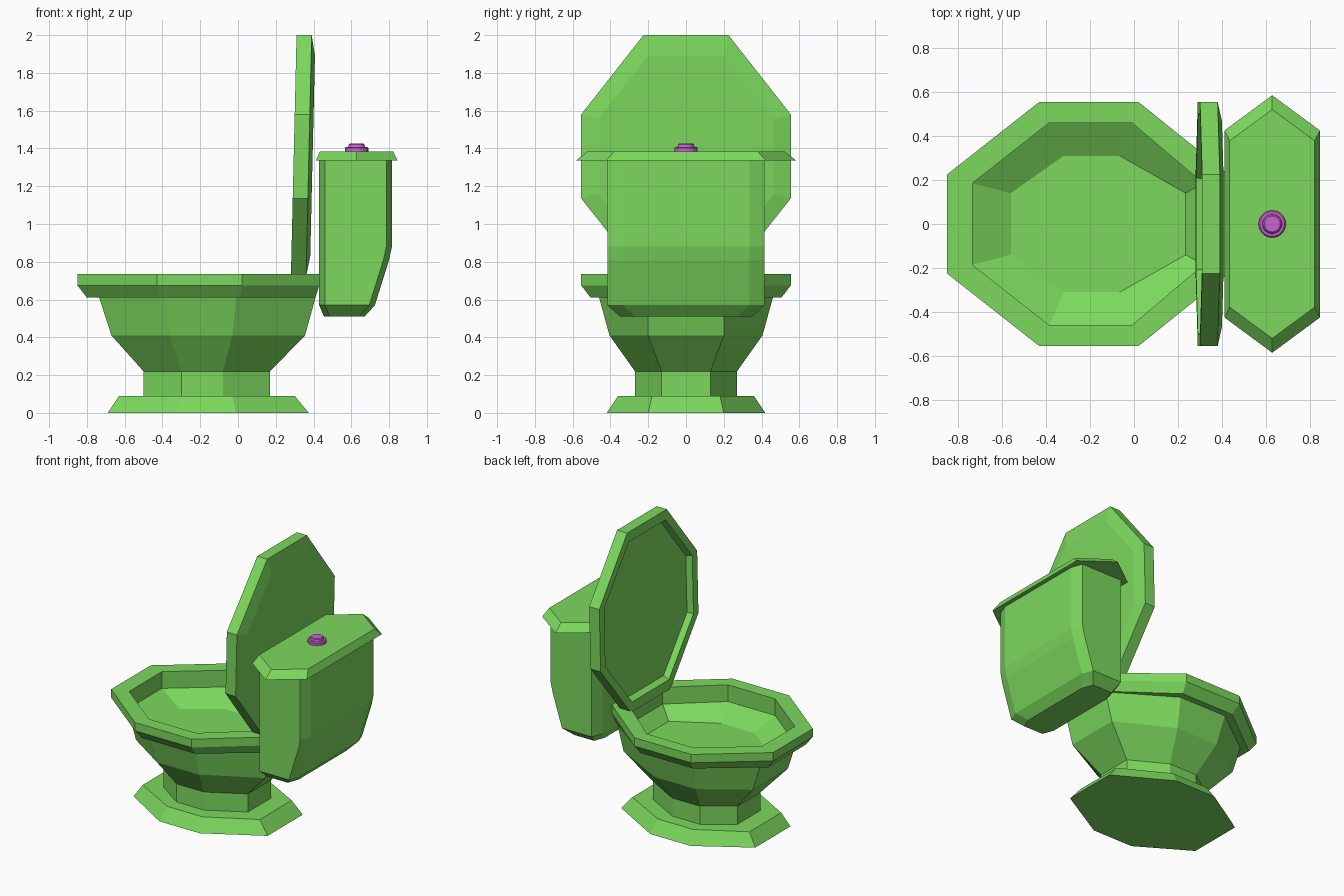
import bpy, bmesh, math

if "Cube" in bpy.data.objects:
    bpy.data.objects.remove(bpy.data.objects["Cube"])


def material(name, color):
    m = bpy.data.materials.new(name)
    m.diffuse_color = (*color, 1)
    m.use_nodes = True
    m.node_tree.nodes["Principled BSDF"].inputs["Base Color"].default_value = m.diffuse_color
    return m


GREEN = material("green", (0.2, 0.69, 0.11))
PURPLE = material("purple", (0.6, 0.13, 0.65))


def loft(name, rings, mat, closed=False):
    """Bridge equal-sized rings; cap the ends or join last to first."""
    bm = bmesh.new()
    vr = [[bm.verts.new(p) for p in r] for r in rings]
    n = len(vr[0])
    pairs = list(zip(vr, vr[1:])) + ([(vr[-1], vr[0])] if closed else [])
    for a, b in pairs:
        for i in range(n):
            j = (i + 1) % n
            bm.faces.new((a[i], a[j], b[j], b[i]))
    if not closed:
        bm.faces.new(vr[0][::-1])
        bm.faces.new(vr[-1])
    bmesh.ops.recalc_face_normals(bm, faces=bm.faces)
    me = bpy.data.meshes.new(name)
    bm.to_mesh(me)
    bm.free()
    me.materials.append(mat)
    ob = bpy.data.objects.new(name, me)
    bpy.context.collection.objects.link(ob)
    return ob


def octagon(x0, x1, fx0, fx1, hy, fy):
    """Octagon spanning x0..x1 and +-hy, with flats fx0..fx1 and +-fy."""
    return [(x0, -fy), (fx0, -hy), (fx1, -hy), (x1, -fy),
            (x1, fy), (fx1, hy), (fx0, hy), (x0, fy)]


def at(z, pts):
    return [(x, y, z) for x, y in pts]


# Foot and bowl
stem = octagon(-0.50, 0.17, -0.30, -0.08, 0.27, 0.13)
loft("foot", [
    at(0.0, octagon(-0.69, 0.375, -0.33, -0.01, 0.42, 0.20)),
    at(0.09, octagon(-0.63, 0.30, -0.31, -0.03, 0.36, 0.18)),
], GREEN)
opening = octagon(-0.735, 0.315, -0.385, -0.01, 0.46, 0.185)
bowl_top = octagon(-0.735, 0.41, -0.385, -0.01, 0.46, 0.20)
loft("bowl", [
    at(0.09, stem),
    at(0.22, stem),
    at(0.41, octagon(-0.67, 0.355, -0.36, -0.03, 0.405, 0.20)),
    at(0.61, bowl_top),
    at(0.615, opening),
    at(0.53, octagon(-0.56, 0.235, -0.32, -0.065, 0.31, 0.14)),
], GREEN)

# Seat ring
rim = octagon(-0.85, 0.43, -0.43, 0.02, 0.555, 0.225)
loft("seat", [
    at(0.61, opening),
    at(0.61, octagon(-0.80, 0.41, -0.41, 0.01, 0.505, 0.21)),
    at(0.675, rim),
    at(0.735, rim),
    at(0.735, opening),
], GREEN, closed=True)


# Raised lid: an upright octagon, leaning back, with a recessed underside
def lid_ring(depth, inset):
    f = inset * 0.45
    pts = octagon(0.72 + inset, 2.0 - inset, 1.135 + f * 0.5, 1.58 - f * 0.5,
                  0.555 - inset * 0.8, 0.225 - f * 0.5)
    return [(0.28 + depth + 0.03 * (z - 0.72) / 1.28, y, z) for z, y in pts]


loft("lid", [
    lid_ring(0.04, 0.09),
    lid_ring(0.0, 0.07),
    lid_ring(0.0, 0.0),
    lid_ring(0.08, 0.0),
    lid_ring(0.10, 0.11),
], GREEN)


# Tank with chamfered corners
def tank_ring(z, x0, x1, hy):
    return at(z, octagon(x0, x1, x0 + 0.03, x1 - 0.03, hy, hy - 0.08))


loft("tank", [
    tank_ring(0.51, 0.455, 0.67, 0.35),
    tank_ring(0.57, 0.43, 0.725, 0.415),
    tank_ring(0.81, 0.43, 0.80, 0.415),
    tank_ring(0.88, 0.43, 0.815, 0.415),
    tank_ring(1.34, 0.43, 0.815, 0.415),
], GREEN)


# Six-sided tank cover
def hexagon(z, hx, hy, tip):
    return [(0.628 + sx * hx, y, z) for sx, y in
            ((-1, -hy), (0, -tip), (1, -hy), (1, hy), (0, tip), (-1, hy))]


loft("tank_cover", [
    hexagon(1.335, 0.217, 0.425, 0.585),
    hexagon(1.385, 0.193, 0.378, 0.52),
], GREEN)


# Flush button, turned from a stepped profile
def circle(r, z, n=20):
    return [(0.628 + r * math.cos(2 * math.pi * i / n),
             r * math.sin(2 * math.pi * i / n), z) for i in range(n)]


loft("flush_button", [circle(r, z) for r, z in (
    (0.062, 1.38), (0.062, 1.402), (0.056, 1.408), (0.045, 1.408),
    (0.042, 1.42), (0.036, 1.425))], PURPLE)
